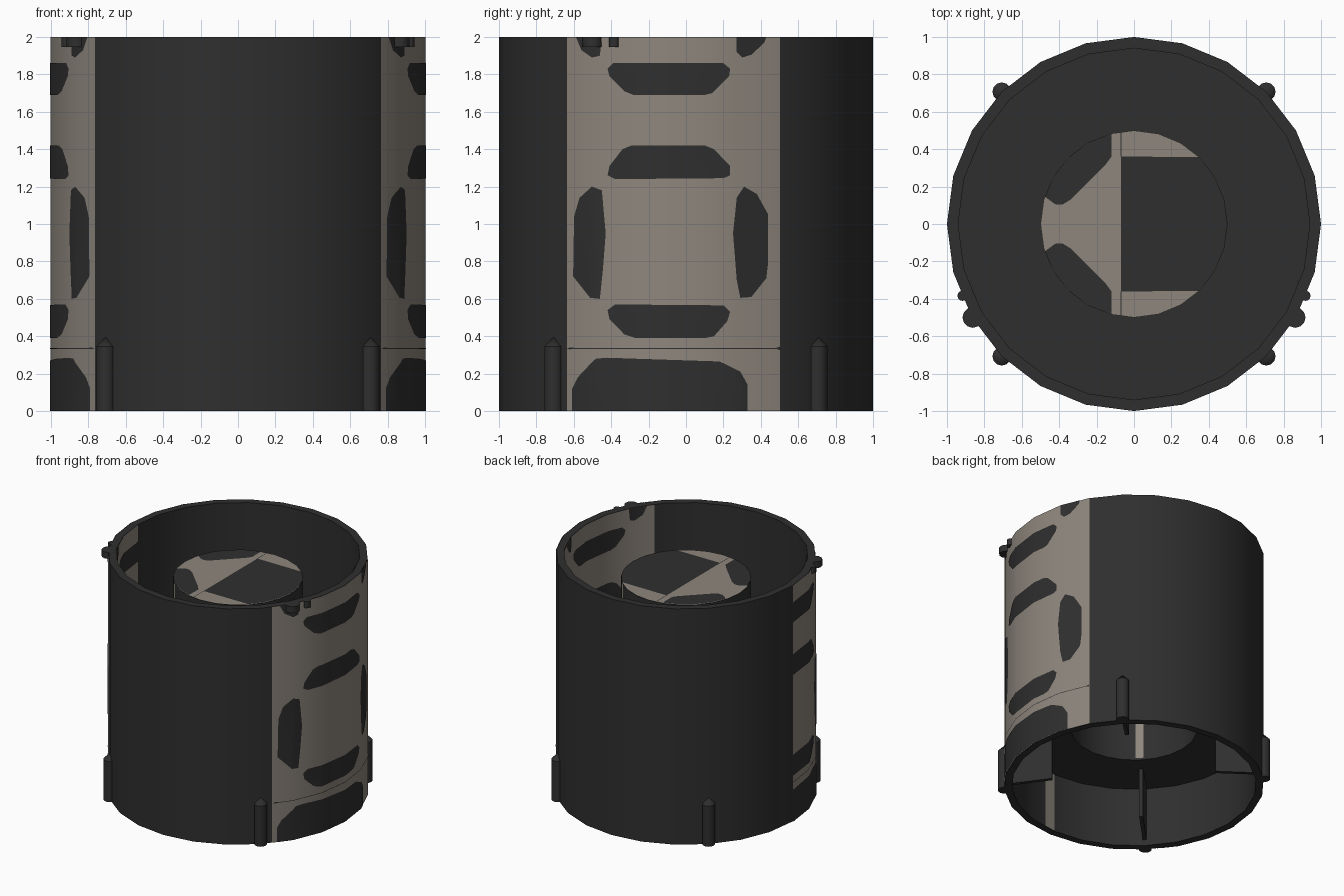
import bpy, bmesh
from math import sin, cos, radians, degrees, asin, pi
from mathutils import Vector

if "Cube" in bpy.data.objects:
    bpy.data.objects.remove(bpy.data.objects["Cube"])

SIDES = 24
STEP = 360 / SIDES


def material(name, rgb):
    m = bpy.data.materials.new(name)
    m.diffuse_color = (*rgb, 1)
    m.use_nodes = True
    m.node_tree.nodes["Principled BSDF"].inputs["Base Color"].default_value = m.diffuse_color
    return m


DARK = material("charcoal", (0.028, 0.028, 0.028))
LIGHT = material("warm_grey", (0.27, 0.24, 0.205))


def finish(bm, name, mat, smooth=True):
    me = bpy.data.meshes.new(name)
    bm.to_mesh(me)
    bm.free()
    ob = bpy.data.objects.new(name, me)
    me.materials.append(mat)
    bpy.context.collection.objects.link(ob)
    if smooth:
        bpy.ops.object.select_all(action='DESELECT')
        ob.select_set(True)
        bpy.context.view_layer.objects.active = ob
        bpy.ops.object.shade_smooth_by_angle(angle=radians(40))
    return ob


def lathe(name, profile, mat, sides=SIDES, at=(0, 0)):
    """Revolve a closed (radius, z) profile around a vertical axis."""
    bm = bmesh.new()
    rings = []
    for i in range(sides):
        a = 2 * pi * i / sides
        rings.append([bm.verts.new((at[0] + r * cos(a), at[1] + r * sin(a), z)) for r, z in profile])
    n = len(profile)
    for i in range(sides):
        p, q = rings[i], rings[(i + 1) % sides]
        for j in range(n):
            k = (j + 1) % n
            if profile[j][0] or profile[k][0]:
                bm.faces.new((p[j], q[j], q[k], p[k]))
    bmesh.ops.remove_doubles(bm, verts=bm.verts, dist=1e-5)
    bmesh.ops.dissolve_degenerate(bm, dist=1e-6, edges=bm.edges)
    bmesh.ops.recalc_face_normals(bm, faces=bm.faces)
    return finish(bm, name, mat)


def chord(r, t):
    """Radius of the faceted cylinder at azimuth t (degrees)."""
    return r * cos(radians(STEP / 2)) / cos(radians(t % STEP - STEP / 2))


def decal(name, poly, mat, r, lift, inside=False, zmin=0, mirror=False):
    """Wrap an (azimuth, z) outline on the faceted wall of radius r."""
    bm = bmesh.new()
    bm.faces.new([bm.verts.new((t, z, 0)) for t, z in poly])

    def cut(co, no, clear=False):
        bmesh.ops.bisect_plane(bm, geom=bm.verts[:] + bm.edges[:] + bm.faces[:], dist=1e-5,
                               plane_co=co, plane_no=no, clear_outer=clear)
    cut((0, zmin, 0), (0, -1, 0), True)
    if mirror:                      # the left side only carries the front half
        cut((0, 0, 0), (1, 0, 0), True)
    ts = [t for t, z in poly]
    for k in range(int(min(ts) // STEP), int(max(ts) // STEP) + 2):
        cut((k * STEP, 0, 0), (1, 0, 0))
    if not bm.faces:
        bm.free()
        return
    for v in bm.verts:
        t, z = v.co.x, v.co.y
        d = chord(r, t) + (-lift if inside else lift)
        a = radians(180 - t if mirror else t)
        v.co = (d * cos(a), d * sin(a), z)
    bm.normal_update()
    for f in bm.faces:
        c = f.calc_center_median()
        if (f.normal.dot(Vector((c.x, c.y, 0))) < 0) != inside:
            f.normal_flip()
    finish(bm, name, mat)


def flat(name, pts, mat, z):
    bm = bmesh.new()
    f = bm.faces.new([bm.verts.new((x, y, z)) for x, y in pts])
    f.normal_update()
    if f.normal.z < 0:
        f.normal_flip()
    finish(bm, name, mat, False)


def arc(a, b, n, r=0.5):
    return [(chord(r, t) * cos(radians(t)), chord(r, t) * sin(radians(t)))
            for t in [a + (b - a) * i / n for i in range(n + 1)]]


# Outer tube, floor ring and hollow capped core
lathe("outer_tube", [(1, 0), (1, 2), (0.94, 2), (0.94, 0)], DARK)
lathe("floor_ring", [(0.945, 0.5), (0.945, 0.515), (0.495, 0.515), (0.495, 0.5)], DARK)
lathe("core_cylinder", [(0.5, 0.5), (0.5, 1.8), (0, 1.8), (0, 1.785), (0.488, 1.785), (0.488, 0.5)], DARK)

# Painted side panels: light field with dark patches, outlines in (y, z)
field = [(-0.64, 0), (0.5, 0), (0.5, 2), (-0.64, 2)]
patches = [
    [(-0.42, 1.83), (-0.39, 1.86), (0.2, 1.86), (0.235, 1.83), (0.23, 1.79), (0.14, 1.7), (0.1, 1.69),
     (-0.28, 1.69), (-0.33, 1.71), (-0.41, 1.79)],
    [(-0.42, 1.26), (-0.38, 1.24), (0.2, 1.245), (0.235, 1.26), (0.235, 1.31), (0.15, 1.4), (0.1, 1.42),
     (-0.29, 1.42), (-0.34, 1.4), (-0.41, 1.31)],
    [(-0.42, 0.54), (-0.38, 0.57), (0.2, 0.565), (0.235, 0.53), (0.22, 0.48), (0.15, 0.4), (0.1, 0.39),
     (-0.27, 0.39), (-0.33, 0.41), (-0.41, 0.49)],
    [(-0.61, 0), (0.33, 0), (0.33, 0.14), (0.29, 0.21), (0.18, 0.265), (-0.42, 0.285), (-0.48, 0.28),
     (-0.58, 0.18), (-0.61, 0.12)],
    [(-0.605, 0.72), (-0.51, 0.605), (-0.46, 0.6), (-0.445, 0.75), (-0.43, 0.95), (-0.45, 1.18),
     (-0.5, 1.2), (-0.57, 1.14), (-0.6, 1.04)],
    [(0.29, 0.605), (0.35, 0.61), (0.43, 0.71), (0.44, 0.8), (0.44, 1.05), (0.38, 1.16), (0.31, 1.2),
     (0.27, 1.14), (0.25, 0.95), (0.27, 0.7)],
    [(-0.59, 2), (-0.56, 1.93), (-0.5, 1.89), (-0.46, 1.9), (-0.45, 2)],
    [(0.27, 2), (0.27, 1.92), (0.3, 1.89), (0.35, 1.905), (0.42, 1.97), (0.43, 2)],
]
seam = [(-0.64, 0.332), (-0.62, 0.33), (-0.6, 0.333), (0.48, 0.333), (0.5, 0.325), (0.5, 0.345), (0.48, 0.338),
        (-0.6, 0.338), (-0.62, 0.341)]


def to_angle(poly):
    return [(degrees(asin(y)), z) for y, z in poly]


for mirror, side in ((False, "right"), (True, "left")):
    for inside, face, r, zmin in ((False, "outer", 1, 0), (True, "inner", 0.94, 0.515)):
        args = dict(r=r, inside=inside, zmin=zmin, mirror=mirror)
        decal(f"{side}_{face}_panel", to_angle(field), LIGHT, lift=0.003, **args)
        for p in patches:
            decal(f"{side}_{face}_patch", to_angle(p), DARK, lift=0.006, **args)
    decal(f"{side}_seam_line", to_angle(seam), DARK, r=1, lift=0.006, mirror=mirror)

# Light strip on the lower inner wall
decal("lower_inner_strip", [(-89, 0), (-83, 0), (-83, 0.5), (-89, 0.5)], LIGHT, 0.94, 0.004, True)

# Painted core top
top = 1.8
flat("core_top_panel", arc(0, 345, 23), LIGHT, top + 0.003)
flat("core_top_block", [(-0.07, 0.36), (-0.07, -0.36)] + arc(-46, 46, 12), DARK, top + 0.006)
for s, side in ((1, "back"), (-1, "front")):
    blob = [(-0.12, 0.36), (-0.15, 0.32), (-0.34, 0.13), (-0.38, 0.105), (-0.42, 0.105)] + arc(163, 104, 8)
    flat(f"core_top_patch_{side}", [(x, s * y) for x, y in blob], DARK, top + 0.006)
    line = [(-0.072, 0.36), (-0.066, 0.36), (-0.066, 0.49), (-0.072, 0.49)]
    flat(f"core_top_line_{side}", [(x, s * y) for x, y in line], DARK, top + 0.006)

# Four quarter positions: guide pin, gusset under the floor, light core strips
for a in (45, 135, 225, 315):
    c, s = cos(radians(a)), sin(radians(a))
    lathe("guide_pin", [(0, 0), (0.05, 0), (0.05, 0.345), (0, 0.395)], DARK, 12, (c, s))
    bm = bmesh.new()
    f = bm.faces.new([bm.verts.new((r * c + 0.015 * s, r * s - 0.015 * c, z))
                      for r, z in ((0.63, 0.08), (0.95, 0.05), (0.95, 0.505), (0.63, 0.505))])
    ext = bmesh.ops.extrude_face_region(bm, geom=[f])
    bmesh.ops.translate(bm, vec=(-0.03 * s, 0.03 * c, 0),
                        verts=[v for v in ext["geom"] if isinstance(v, bmesh.types.BMVert)])
    bmesh.ops.recalc_face_normals(bm, faces=bm.faces)
    finish(bm, "gusset", DARK, False)
    strip = [(a - 3.5, 0.515), (a + 3.5, 0.515), (a + 3.5, 1.8), (a - 3.5, 1.8)]
    decal("core_outer_strip", strip, LIGHT, 0.5, 0.003)
    decal("core_inner_strip", strip, LIGHT, 0.488, 0.003, True)

# Small knobs on the top rim
for s in (-1, 1):
    lathe("large_knob", [(0, 1.945), (0.055, 1.945), (0.055, 2), (0, 2)], DARK, 12, (s * 0.862, -0.5))
    lathe("small_knob", [(0, 1.945), (0.027, 1.945), (0.027, 2), (0, 2)], DARK, 12, (s * 0.917, -0.384))
